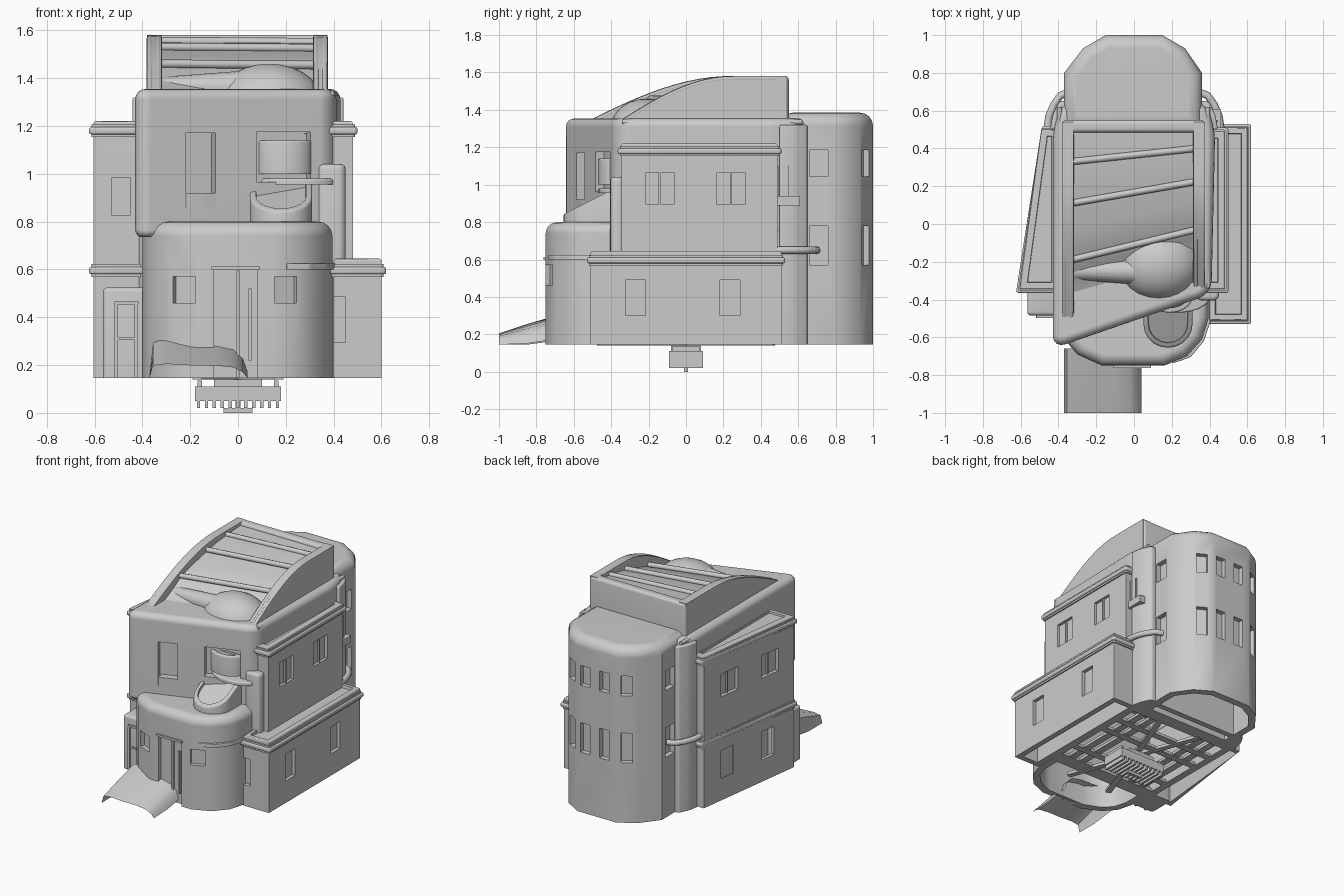
import bpy, bmesh, math
from mathutils import Matrix

if "Cube" in bpy.data.objects:
    bpy.data.objects.remove(bpy.data.objects["Cube"])

Z0 = 0.145


def shade(ob, angle=35):
    bpy.ops.object.select_all(action='DESELECT')
    ob.select_set(True)
    bpy.context.view_layer.objects.active = ob
    bpy.ops.object.shade_smooth_by_angle(angle=math.radians(angle))


def finish(name, bm, angle=35):
    bmesh.ops.recalc_face_normals(bm, faces=bm.faces)
    me = bpy.data.meshes.new(name)
    bm.to_mesh(me)
    bm.free()
    ob = bpy.data.objects.new(name, me)
    bpy.context.collection.objects.link(ob)
    shade(ob, angle)
    return ob


def prism(name, pts, z0, z1, side=0, top=0, bottom=0, inset=0, drop=0, shear=None):
    """Vertical extrusion with rounded corners, rounded rims and optional sunken top."""
    bm = bmesh.new()
    face = bm.faces.new([bm.verts.new((x, y, z0)) for x, y in pts])
    up = bmesh.ops.extrude_face_region(bm, geom=[face], use_keep_orig=True)
    bmesh.ops.translate(bm, vec=(0, 0, z1 - z0), verts=[g for g in up['geom'] if isinstance(g, bmesh.types.BMVert)])

    def bevel(test, r):
        es = [e for e in bm.edges if test(e.verts[0].co, e.verts[1].co)]
        bmesh.ops.bevel(bm, geom=es, offset=r, segments=4, profile=0.5, affect='EDGES', clamp_overlap=True)
    bmesh.ops.recalc_face_normals(bm, faces=bm.faces)
    if side:
        bevel(lambda a, b: abs(a.z - b.z) > 1e-4, side)
    if top:
        bevel(lambda a, b: min(a.z, b.z) > z1 - 1e-4, top)
    if bottom:
        bevel(lambda a, b: max(a.z, b.z) < z0 + 1e-4, bottom)
    if inset:
        bm.normal_update()
        f = max((f for f in bm.faces if f.calc_center_median().z > z1 - 1e-3), key=lambda f: f.calc_area())
        bmesh.ops.inset_region(bm, faces=[f], thickness=inset, use_even_offset=True)
        bmesh.ops.inset_region(bm, faces=[f], thickness=.003, depth=0, use_even_offset=True)
        for v in f.verts:
            v.co.z -= drop
    if shear:
        for v in bm.verts:
            if v.co.z > z0 + 1e-3:
                v.co.z += shear(v.co.y)
    return finish(name, bm)


def grow(pts, d):
    cx, cy = [(min(p[i] for p in pts) + max(p[i] for p in pts)) / 2 for i in (0, 1)]
    hx, hy = [(max(p[i] for p in pts) - min(p[i] for p in pts)) / 2 for i in (0, 1)]
    return [(cx + (x - cx) * (hx + d) / hx, cy + (y - cy) * (hy + d) / hy) for x, y in pts]


def rect(x0, x1, y0, y1):
    return [(x0, y0), (x1, y0), (x1, y1), (x0, y1)]


def boxes(name, items):
    """items: centre, size, turn about z in degrees."""
    bm = bmesh.new()
    for c, s, a in items:
        m = Matrix.Translation(c) @ Matrix.Rotation(math.radians(a), 4, 'Z') @ Matrix.Diagonal((*s, 1))
        bmesh.ops.create_cube(bm, size=1, matrix=m)
    return finish(name, bm, 20)


def cut(ob, *tools):
    for tool in tools:
        tool.hide_render = True
        mod = ob.modifiers.new('cut', 'BOOLEAN')
        mod.operation, mod.solver, mod.object = 'DIFFERENCE', 'EXACT', tool
        bpy.context.view_layer.objects.active = ob
        bpy.ops.object.modifier_apply(modifier='cut')
        bpy.data.objects.remove(tool)
    shade(ob)
    ob.modifiers.new('even_shading', 'WEIGHTED_NORMAL').keep_sharp = True


def tube(name, pts, r):
    cu = bpy.data.curves.new(name, 'CURVE')
    cu.dimensions, cu.bevel_depth, cu.bevel_resolution, cu.use_fill_caps = '3D', r, 2, True
    sp = cu.splines.new('POLY')
    sp.points.add(len(pts) - 1)
    for p, c in zip(sp.points, pts):
        p.co = (*c, 1)
    ob = bpy.data.objects.new(name, cu)
    bpy.context.collection.objects.link(ob)


# rear tower, hollow below, with two rows of windows
T = [(-.37, .5), (.36, .5), (.36, .8), (.27, .93), (.15, 1), (-.15, 1), (-.27, .93), (-.37, .8)]
tower = prism('rear_tower', T, Z0, 1.385, top=.07)
cols = [(.36, .71, 90), (-.37, .71, 90), (.22, .96, -30), (.09, 1, 0), (-.06, 1, 0), (-.21, .965, 30)]
cut(tower, prism('hollow', grow(T, -.05), 0, 1.25),
    boxes('cutter', [((x, y, z), (.1 if abs(a) == 90 else .075, .07, h), a)
                     for x, y, a in cols for z, h in ((1.115, .14), (.675, .21))]))

# main body: hollow straight core below, slanted-front block above
core = prism('lower_core', rect(-.42, .42, -.38, .64), Z0, .85, side=.06)
cut(core, prism('hollow', rect(-.385, .385, -.345, .6), 0, .7))
B = [(-.43, -.66), (.41, -.37), (.43, .5), (.38, .65), (-.38, .65), (-.43, .5)]
upper = prism('upper_block', B, .735, 1.355, side=.07, top=.05, bottom=.03)
slant = math.degrees(math.atan2(.29, .84))
fy = lambda x: -.66 + (x + .43) * .29 / .84
cut(upper, boxes('cutter', [((-.155, fy(-.155), 1.015), (.13, .1, .31), slant),
                            ((.19, fy(.19), 1.07), (.24, .1, .21), slant)]))
prism('balcony_door_step', [(-.22, fy(-.22)), (-.08, fy(-.08)), (-.1, -.45), (-.22, -.5)], .86, .92, side=.01)
for s in (-1, 1):
    prism('corner_buttress', [(s * .36, .5), (s * .445, .5), (s * .43, .58), (s * .395, .65), (s * .34, .65)],
          Z0, 1.32, side=.015, top=.03)

# round front bay
F = [(-.4, -.3), (-.4, -.5), (-.37, -.61), (-.3, -.69), (-.17, -.75), (.16, -.75), (.28, -.7), (.36, -.61), (.395, -.5), (.395, -.3)]
bay = prism('front_bay', F, Z0, .8, top=.06)
cut(bay, prism('hollow', grow(F, -.05), 0, .7),
    boxes('cutter', [((-.225, -.725, .515), (.105, .06, .11), -25), ((.2, -.735, .515), (.1, .06, .11), 22),
                     ((-.01, -.75, .37), (.18, .06, .46), 0)]))
boxes('bay_frames', [((-.01, -.747, .605), (.2, .03, .015), 0), ((.0, -.725, .37), (.012, .02, .45), 0),
                     ((.05, -.725, .37), (.012, .02, .3), 0)])
prism('bay_awning', [(.2, -.74), (.3, -.705), (.37, -.62), (.41, -.5), (.3, -.5)], .6, .625, side=.01, top=.008)

# right wing: wide ground floor, narrower upper floor, cornices
RL = rect(.4, .6, -.51, .51)
RU = rect(.2, .48, -.345, .49)
LW = [(-.605, -.345), (-.4, -.345), (-.4, .5), (-.49, .5)]
low = prism('right_wing_lower', RL, Z0, .645, top=.01, inset=.02, drop=.02)
cut(low, prism('hollow', grow(RL, -.04), 0, .57),
    boxes('cutter', [((.6, y, .395), (.05, .105, .19), 0) for y in (-.27, .235)] +
          [((.42, -.51, .39), (.06, .05, .19), 0)]))
up = prism('right_wing_upper', RU, .6, 1.22, top=.01, inset=.025, drop=.02)
cut(up, boxes('cutter', [((.48, y, .98), (.04, .15, .17), 0) for y in (-.14, .24)]))

# left wing: tapering plan on both floors
left = prism('left_wing', LW, Z0, 1.22, top=.01, inset=.025, drop=.02)
la = math.degrees(math.atan2(.115, .845))
lx = lambda y: -.605 + (y + .345) * .115 / .845
cut(left, prism('hollow', grow(LW, -.035), 0, .57),
    boxes('cutter', [((lx(y), y, z), (.05, w, h), -la) for y, z, w, h in
                     ((-.12, .96, .16, .16), (.26, .96, .16, .16), (-.1, .4, .12, .2), (.28, .4, .12, .2))] +
          [((-.49, -.345, .905), (.08, .04, .155), 0)]))
boxes('window_bars', [((lx(y) + .02, y, .96), (.012, .012, .16), -la) for y in (-.12, .26)] +
      [((.467, y, .98), (.012, .012, .17), 0) for y in (-.14, .24)])
for name, p, z in (('right_lower_cornice', RL, .58), ('right_upper_cornice', RU, 1.165),
                   ('left_lower_cornice', LW, .58), ('left_upper_cornice', LW, 1.165)):
    prism(name, grow(p, .02), z, z + .03, side=.015, top=.009, bottom=.009)
    prism(name + '_step', grow(p, .009), z - .012, z + .042, side=.012)

# side porch with panelled door
prism('side_porch', rect(-.565, -.36, -.485, -.3), Z0, .525, side=.02, top=.02)
boxes('side_door', [((-.51, -.487, .3), (.015, .02, .31), 0), ((-.425, -.487, .3), (.015, .02, .31), 0),
                    ((-.467, -.487, .46), (.1, .02, .015), 0), ((-.467, -.487, .31), (.09, .014, .01), 0)])
prism('front_pier', rect(.33, .45, -.405, -.33), .62, 1.04, side=.03, top=.02)

# pipes and small boxes along the rear corners
for s in (-1, 1):
    tube('bent_pipe', [(s * x, y, .65) for x, y in ((.45, .44), (.46, .5), (.45, .57), (.425, .63), (.39, .68), (.34, .7))], .02)
boxes('rear_corner_boxes', [((.435, .55, .915), (.05, .12, .05), 0), ((.435, .545, 1.02), (.02, .01, .16), 0),
                            ((.435, .49, 1.02), (.02, .01, .16), 0)])

# roof frame: curved side walls, arched panel, slats and back header
rise = lambda y, y0: 1.335 + .245 * math.sin(math.pi / 2 * max(0, min(1, (y - y0) / (.25 - y0))))
right_y = lambda yl: -.33 + (yl + .58) * .84  # slats run askew
PANEL = [(-.58, 1.3), (-.4, 1.34), (-.27, 1.4), (-.19, 1.45), (-.04, 1.49), (.11, 1.52), (.22, 1.54), (.33, 1.55), (.5, 1.56)]


def rail(name, x0, x1, y0):
    bm = bmesh.new()
    ys = [y0 + (.54 - y0) * i / 16 for i in range(17)]
    ring = [(y, rise(y, y0)) for y in ys] + [(.54, 1.3), (y0, 1.3)]
    f = bm.faces.new([bm.verts.new((x0, y, z)) for y, z in ring])
    g = bmesh.ops.extrude_face_region(bm, geom=[f], use_keep_orig=True)['geom']
    bmesh.ops.translate(bm, vec=(x1 - x0, 0, 0), verts=[v for v in g if isinstance(v, bmesh.types.BMVert)])
    finish(name, bm)
    for x in (x0 + .012, x1 - .012):
        tube(name + '_edge', [(x, y, rise(y, y0) - .012) for y in ys[:-1]], .014)


rail('roof_left_rail', -.38, -.32, -.53)
rail('roof_right_rail', .315, .375, -.36)
bm = bmesh.new()
rows = [[bm.verts.new((-.34, y, z)), bm.verts.new((.34, min(right_y(y), .52), z))] for y, z in PANEL]
for a, b in zip(rows, rows[1:]):
    bm.faces.new((a[0], a[1], b[1], b[0]))
finish('roof_panel', bm)
for yl, yr, z in ((.33, .40, 1.555), (.11, .225, 1.53), (-.19, -.03, 1.46)):
    tube('roof_slat', [(-.33, yl, z), (.33, yr, z - .005)], .018)
prism('roof_back_header', rect(-.38, .375, .485, .55), 1.3, 1.58, side=.02, top=.02)
for x in (-.395, .39):
    tube('roof_edge_trim', [(x, -.34 if x > 0 else -.58, 1.335), (x, .62, 1.335)], .013)

# dome with a tapering tail
bm = bmesh.new()
bmesh.ops.create_uvsphere(bm, u_segments=24, v_segments=14, radius=1,
                          matrix=Matrix.Translation((.13, -.215, 1.3)) @ Matrix.Diagonal((.225, .19, .16, 1)))
bmesh.ops.create_cone(bm, segments=16, radius1=.075, radius2=.045, depth=.4, cap_ends=True,
                      matrix=Matrix.Translation((-.12, -.25, 1.36)) @ Matrix.Rotation(-math.pi / 2, 4, 'Y'))
finish('roof_dome', bm)

# balcony tub, ledge and canopy above the bay
arc = lambda cx, cy, rx, ry: [(cx - rx * math.cos(math.pi * i / 10), cy - ry * math.sin(math.pi * i / 10)) for i in range(11)]
prism('balcony_tub', [(.05, -.38)] + arc(.18, -.53, .13, .125) + [(.31, -.38)], .77, .85, top=.01, inset=.015, drop=.02,
      shear=lambda y: .5 * (y + .64))
prism('balcony_ledge', arc(.24, -.37, .17, .1), .955, .98, top=.01)
prism('window_canopy', arc(.19, -.385, .12, .085), 1.0, 1.14, top=.01, inset=.015, drop=.03)

# entrance ramp: arched sheet with turned-down sides
bm = bmesh.new()
prof = [(-.37, -.14), (-.355, -.015), (-.3, .0), (-.2, -.012), (-.1, -.012), (-.02, -.03), (.02, -.07), (.04, -.13)]
ends = [[bm.verts.new((x, y, max(Z0, z + d * k))) for x, d in prof] for y, z, k in ((-1, .205, .5), (-.85, .255, .8), (-.66, .31, 1))]
for r, q in zip(ends, ends[1:]):
    for i in range(len(prof) - 1):
        bm.faces.new((r[i], r[i + 1], q[i + 1], q[i]))
finish('entrance_ramp', bm, 60)

# underside: floor joists and hanging comb
boxes('under_joists', [((0, 0, .15), (.04, 1.0, .02), a) for a in (20, 160)] +
      [((0, y, .155), (.8, .05, .02), 0) for y in (-.3, -.15, .15, .3, .48)] +
      [((x, .08, .16), (.05, .9, .02), 0) for x in (-.3, -.21, .21, .3)])
boxes('hanging_comb', [((0, 0, .08), (.36, .18, .06), 0), ((0, 0, .125), (.2, .16, .03), 0), ((0, 0, .01), (.12, .02, .02), 0),
                       ((0, 0, .04), (.02, .02, .06), 0)] +
      [((-.165 + .033 * i, 0, .036), (.014, .18, .03), 0) for i in range(11)] +
      [((x, 0, .12), (.02, .15, .03), 0) for x in (-.16, .16)])
